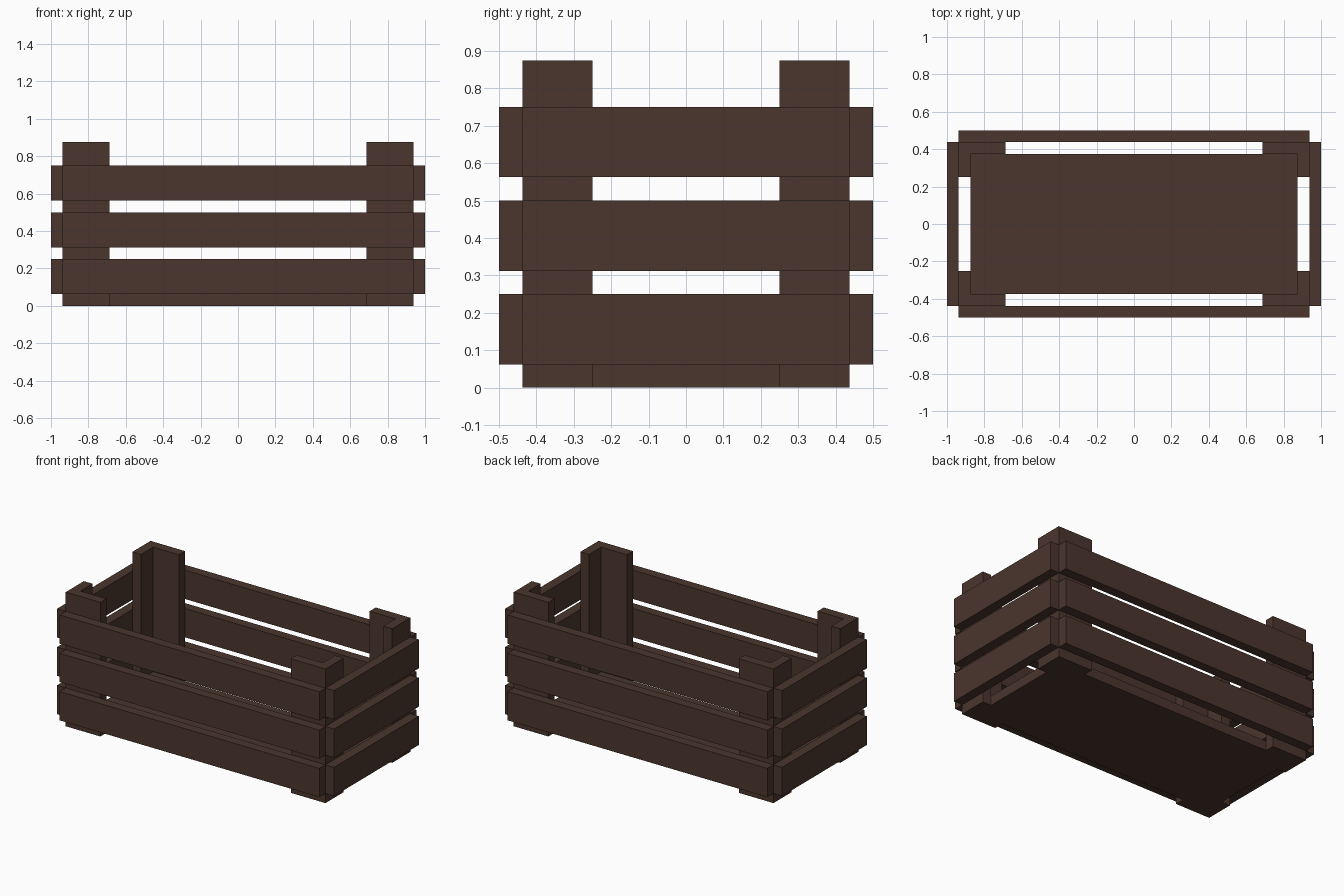
import bpy, bmesh

if "Cube" in bpy.data.objects:
    bpy.data.objects.remove(bpy.data.objects["Cube"])

U = 1 / 16  # board thickness, used as the building unit

wood = bpy.data.materials.new("dark brown wood")
wood.diffuse_color = (0.070, 0.036, 0.027, 1)
wood.use_nodes = True
wood.node_tree.nodes["Principled BSDF"].inputs["Base Color"].default_value = wood.diffuse_color


def prism(name, outline, z0, z1):
    """Extrude a counter-clockwise xy outline (in units) from z0 to z1."""
    bm = bmesh.new()
    face = bm.faces.new([bm.verts.new((x * U, y * U, z0 * U)) for x, y in outline])
    ext = bmesh.ops.extrude_face_region(bm, geom=[face])
    top = [v for v in ext["geom"] if isinstance(v, bmesh.types.BMVert)]
    bmesh.ops.translate(bm, verts=top, vec=(0, 0, (z1 - z0) * U))
    bmesh.ops.recalc_face_normals(bm, faces=bm.faces)
    mesh = bpy.data.meshes.new(name)
    bm.to_mesh(mesh)
    bm.free()
    mesh.materials.append(wood)
    obj = bpy.data.objects.new(name, mesh)
    bpy.context.collection.objects.link(obj)
    return obj


def board(name, x0, x1, y0, y1, z0, z1):
    return prism(name, [(x0, y0), (x1, y0), (x1, y1), (x0, y1)], z0, z1)


# Floor panel
board("floor_panel", -14, 14, -6, 6, 0, 1)

# L-shaped corner posts
corner = [(15, 7), (11, 7), (11, 6), (14, 6), (14, 4), (15, 4)]
for sx, side in ((-1, "left"), (1, "right")):
    for sy, end in ((-1, "front"), (1, "back")):
        prism(f"{end}_{side}_post", [(sx * x, sy * y) for x, y in corner], 0, 14)

# Three rows of slats around the outside
for row, z in enumerate((1, 5, 9), 1):
    board(f"front_slat_{row}", -15, 15, -8, -7, z, z + 3)
    board(f"back_slat_{row}", -15, 15, 7, 8, z, z + 3)
    board(f"left_slat_{row}", -16, -15, -7, 7, z, z + 3)
    board(f"right_slat_{row}", 15, 16, -7, 7, z, z + 3)
